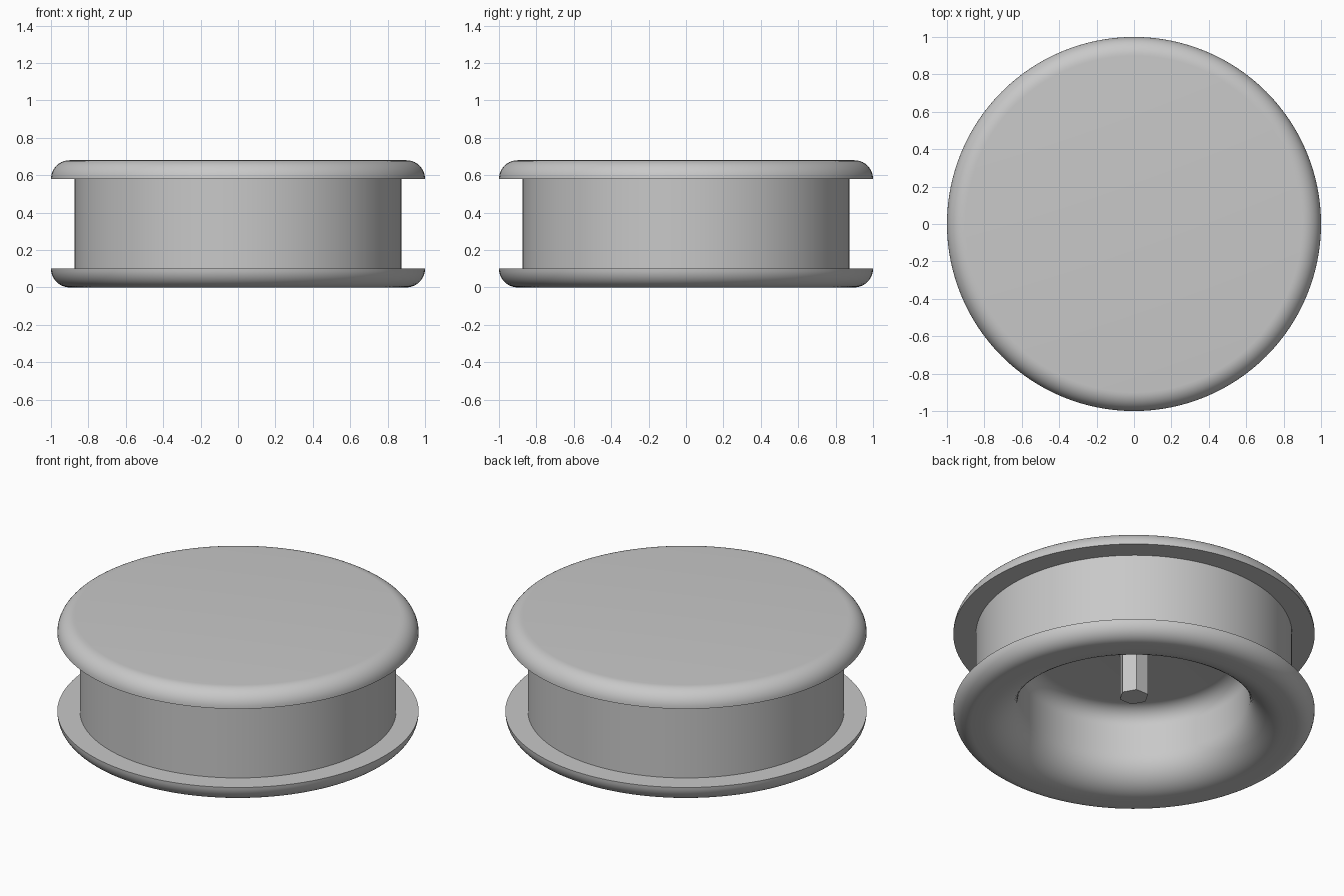
import bpy
import bmesh
from math import cos, sin, pi, radians

cube = bpy.data.objects.get("Cube")
if cube:
    bpy.data.objects.remove(cube, do_unlink=True)

# Single plain grey
GREY = (0.58, 0.58, 0.58, 1.0)
grey = bpy.data.materials.new("plain grey")
grey.use_nodes = True
grey.diffuse_color = GREY
grey.node_tree.nodes["Principled BSDF"].inputs["Base Color"].default_value = GREY


def arc(r, z, radius, start, end, steps=10):
    """Points of a circular arc in the (radius, height) plane, angles in degrees."""
    angles = [radians(start + (end - start) * i / steps) for i in range(steps + 1)]
    return [(r + radius * cos(a), z + radius * sin(a)) for a in angles]


def finish(name, bm):
    bmesh.ops.remove_doubles(bm, verts=bm.verts, dist=0.0005)
    bmesh.ops.recalc_face_normals(bm, faces=bm.faces)
    mesh = bpy.data.meshes.new(name)
    bm.to_mesh(mesh)
    bm.free()
    mesh.materials.append(grey)
    obj = bpy.data.objects.new(name, mesh)
    bpy.context.collection.objects.link(obj)
    bpy.ops.object.select_all(action='DESELECT')
    obj.select_set(True)
    bpy.context.view_layer.objects.active = obj
    bpy.ops.object.shade_smooth_by_angle(angle=radians(30))
    return obj


def lathe(name, profile, steps=128):
    bm = bmesh.new()
    verts = [bm.verts.new((r, 0, z)) for r, z in profile]
    edges = [bm.edges.new(pair) for pair in zip(verts, verts[1:])]
    bmesh.ops.spin(bm, geom=verts + edges, cent=(0, 0, 0), axis=(0, 0, 1),
                   angle=2 * pi, steps=steps)
    return finish(name, bm)


# Spool body: closed top, two rounded flanges, flared opening underneath
HEIGHT, LIP, WALL, BORE = 0.68, 0.1, 0.875, 0.64
profile = [(0, HEIGHT)]
profile += arc(1 - LIP, HEIGHT - LIP, LIP, 90, 0)      # top flange rim
profile += [(WALL, HEIGHT - LIP), (WALL, LIP)]         # recessed outer wall
profile += arc(1 - LIP, LIP, LIP, 0, -90)              # bottom flange rim
profile += arc(BORE + 0.19, 0.19, 0.19, 270, 180)      # flared mouth
profile += arc(BORE - 0.1, 0.36, 0.1, 0, 90)           # bore and domed corner
profile += [(0, 0.46)]                                 # cavity ceiling
lathe("spool_body", profile)

# Hexagonal pin hanging from the cavity ceiling
bm = bmesh.new()
ring = [bm.verts.new((0.083 * cos(i * pi / 3), 0.083 * sin(i * pi / 3), 0.18))
        for i in range(6)]
base = bm.faces.new(ring)
top = bmesh.ops.extrude_face_region(bm, geom=[base])
bmesh.ops.translate(bm, vec=(0, 0, 0.29),
                    verts=[v for v in top["geom"] if isinstance(v, bmesh.types.BMVert)])
finish("hex_pin", bm)
